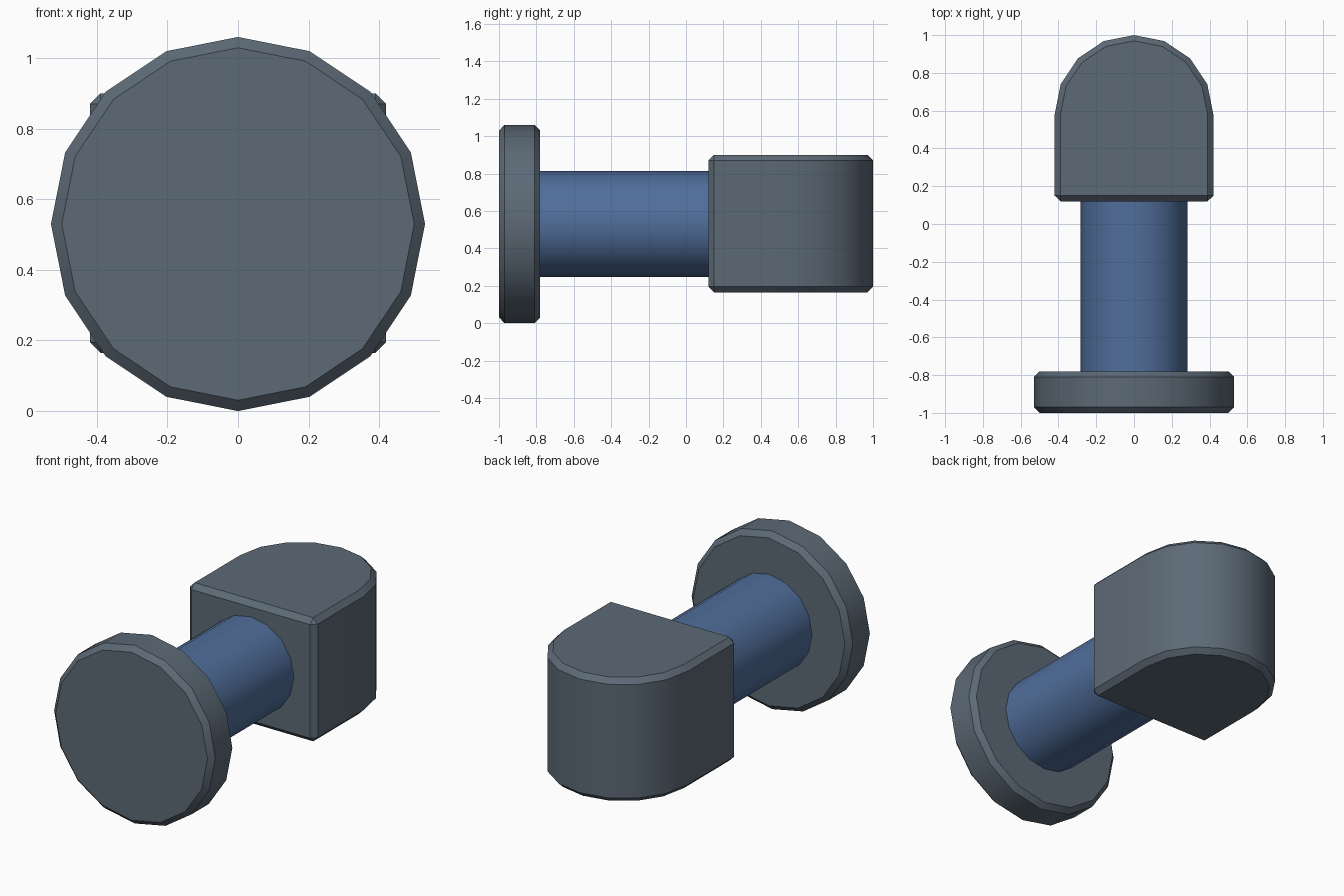
import bpy
import bmesh
from math import sin, cos, pi, radians
from mathutils import Vector

cube = bpy.data.objects.get("Cube")
if cube:
    bpy.data.objects.remove(cube, do_unlink=True)

SIDES = 16
AXIS_Z = 0.53
CHAMFER = 0.03


def make_material(name, rgb):
    mat = bpy.data.materials.new(name)
    mat.use_nodes = True
    color = (*rgb, 1.0)
    mat.diffuse_color = color
    mat.node_tree.nodes["Principled BSDF"].inputs["Base Color"].default_value = color
    return mat


def extrude_part(name, profile, offset, mat, chamfer=0.0):
    """Extrude a closed 3D profile along offset, then chamfer its sharp edges."""
    bm = bmesh.new()
    face = bm.faces.new([bm.verts.new(p) for p in profile])
    new = bmesh.ops.extrude_face_region(bm, geom=[face], use_keep_orig=True)["geom"]
    bmesh.ops.translate(bm, vec=Vector(offset),
                        verts=[g for g in new if isinstance(g, bmesh.types.BMVert)])
    bmesh.ops.recalc_face_normals(bm, faces=bm.faces)
    if chamfer:
        sharp = [e for e in bm.edges if e.calc_face_angle(0) > radians(40)]
        bmesh.ops.bevel(bm, geom=sharp, offset=chamfer, offset_type='OFFSET',
                        segments=1, affect='EDGES', profile=0.5)
    mesh = bpy.data.meshes.new(name)
    bm.to_mesh(mesh)
    bm.free()
    mesh.materials.append(mat)
    obj = bpy.data.objects.new(name, mesh)
    bpy.context.collection.objects.link(obj)
    bpy.ops.object.select_all(action='DESELECT')
    obj.select_set(True)
    bpy.context.view_layer.objects.active = obj
    bpy.ops.object.shade_smooth_by_angle(angle=radians(30))
    return obj


def ring(radius, y):
    """Circle of points around the y axis."""
    return [(radius * cos(2 * pi * i / SIDES), y, AXIS_Z + radius * sin(2 * pi * i / SIDES))
            for i in range(SIDES)]


grey = make_material("slate grey", (0.107, 0.142, 0.180))
blue = make_material("steel blue", (0.080, 0.155, 0.325))

# Round front disc and the shaft behind it
extrude_part("front_disc", ring(0.53, -1.0), (0, 0.22, 0), grey, CHAMFER)
extrude_part("shaft", ring(0.283, -0.79), (0, 0.92, 0), blue)

# Rear block: square at the front, half round at the back
width, bottom, height = 0.42, 0.165, 0.735
outline = [(-width, 0.12, bottom), (width, 0.12, bottom)]
outline += [(width * cos(pi * i / 8), 0.58 + width * sin(pi * i / 8), bottom)
            for i in range(9)]
extrude_part("rear_block", outline, (0, 0, height), grey, CHAMFER)
